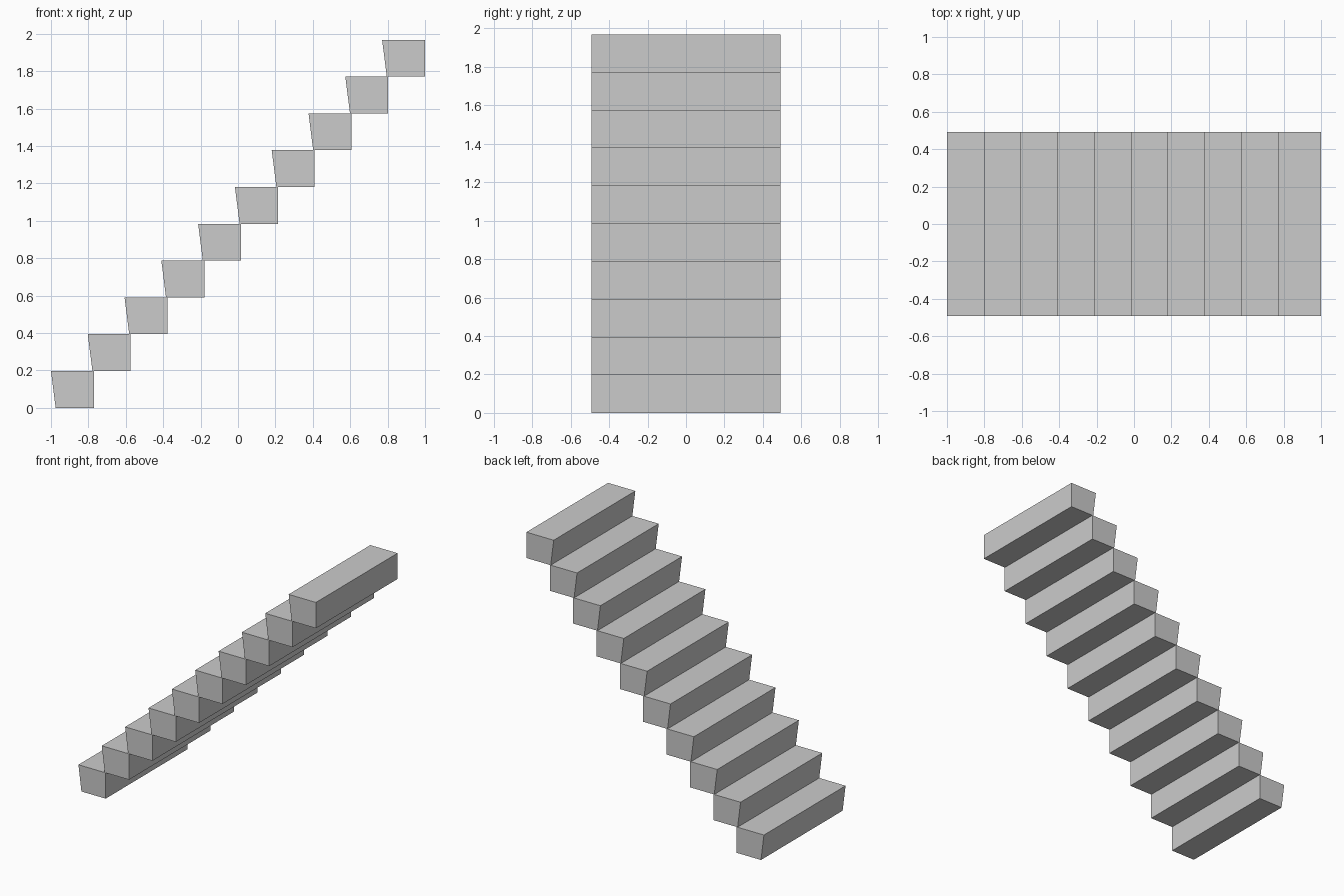
import bpy

if "Cube" in bpy.data.objects:
    bpy.data.objects.remove(bpy.data.objects["Cube"])

STEPS = 10
RISE = 0.1967       # height of one step
DEPTH = 0.2295      # tread depth including nosing
NOSING = 0.025      # riser slopes back under the tread
HALF_WIDTH = 0.491
RUN = (2.0 - DEPTH) / (STEPS - 1)


def prism(name, profile, half_width):
    """Extrude an x/z profile (counter-clockwise seen from -y) along y."""
    n = len(profile)
    verts = [(x, y, z) for y in (-half_width, half_width) for x, z in profile]
    faces = [tuple(range(n)), tuple(reversed(range(n, 2 * n)))]
    faces += [(i, i + n, (i + 1) % n + n, (i + 1) % n) for i in range(n)]
    mesh = bpy.data.meshes.new(name)
    mesh.from_pydata(verts, [], faces)
    mesh.update()
    obj = bpy.data.objects.new(name, mesh)
    bpy.context.collection.objects.link(obj)
    return obj


# One block with a slanted riser, repeated up the flight
block = [(NOSING, 0), (DEPTH, 0), (DEPTH, RISE), (0, RISE)]
stairs = prism("stair_steps", block, HALF_WIDTH)
stairs.location.x = -1.0

flight = stairs.modifiers.new("flight", 'ARRAY')
flight.count = STEPS
flight.use_relative_offset = False
flight.use_constant_offset = True
flight.constant_offset_displace = (RUN, 0, RISE)
